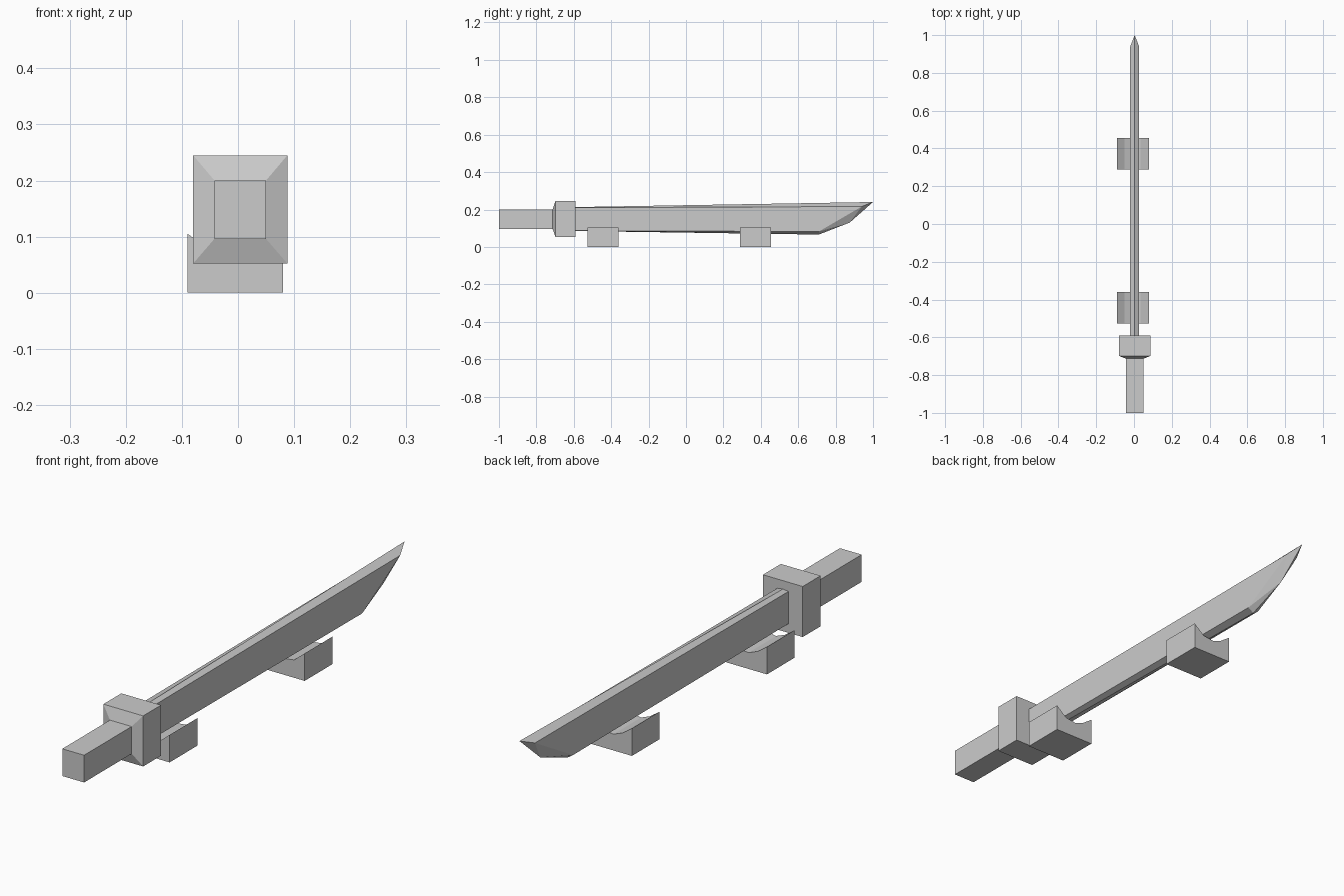
import bpy, bmesh

if "Cube" in bpy.data.objects:
    bpy.data.objects.remove(bpy.data.objects["Cube"])


def make_object(name, build):
    bm = bmesh.new()
    build(bm)
    bmesh.ops.recalc_face_normals(bm, faces=bm.faces)
    mesh = bpy.data.meshes.new(name)
    bm.to_mesh(mesh)
    bm.free()
    obj = bpy.data.objects.new(name, mesh)
    bpy.context.collection.objects.link(obj)
    return obj


def loft(name, rings):
    """Skin a series of equal-sized rings and cap both ends."""
    def build(bm):
        loops = [[bm.verts.new(p) for p in ring] for ring in rings]
        for a, b in zip(loops, loops[1:]):
            for i in range(len(a)):
                j = (i + 1) % len(a)
                bm.faces.new((a[i], a[j], b[j], b[i]))
        bm.faces.new(loops[0])
        bm.faces.new(loops[-1])
    return make_object(name, build)


def rect(y, x0, x1, z0, z1):
    return [(x0, y, z0), (x1, y, z0), (x1, y, z1), (x0, y, z1)]


# Grip and guard: the guard's front face slopes back from the grip outline
GRIP = (-0.042, 0.05, 0.096, 0.2)
GUARD = (-0.08, 0.088, 0.052, 0.245)
loft("grip_and_guard", [rect(-1, *GRIP), rect(-0.713, *GRIP),
                        rect(-0.698, *GUARD), rect(-0.59, *GUARD)])


# Blade: two flat sides joined by a raised central ridge along spine and edge
def blade(bm):
    xc, half = 0.0035, 0.0235
    flat = [(-0.59, 0.087), (0.71, 0.082), (0.94, 0.216), (-0.59, 0.21)]
    ridge = [(-0.59, 0.085), (0.71, 0.066), (0.875, 0.13), (1.0, 0.24), (-0.59, 0.213)]
    r0, r1, r2, tip, r4 = [bm.verts.new((xc, y, z)) for y, z in ridge]
    for s in (-1, 1):
        a, b, c, d = [bm.verts.new((xc + s * half, y, z)) for y, z in flat]
        for face in ((a, b, c, d), (a, r0, r1, b), (b, r1, r2), (b, r2, c),
                     (c, r2, tip), (c, tip, r4, d), (d, r4, r0, a)):
            bm.faces.new(face)
    bmesh.ops.remove_doubles(bm, verts=bm.verts, dist=1e-5)


make_object("blade", blade)

# Two display rests with a faceted cradle cut in the top
CRADLE = [(-0.09, 0), (0.08, 0), (0.08, 0.105), (0.035, 0.068),
          (-0.012, 0.062), (-0.05, 0.077), (-0.09, 0.105)]
for label, y0, y1 in (("front", -0.527, -0.36), ("rear", 0.288, 0.455)):
    loft(label + "_rest", [[(x, y, z) for x, z in CRADLE] for y in (y0, y1)])
